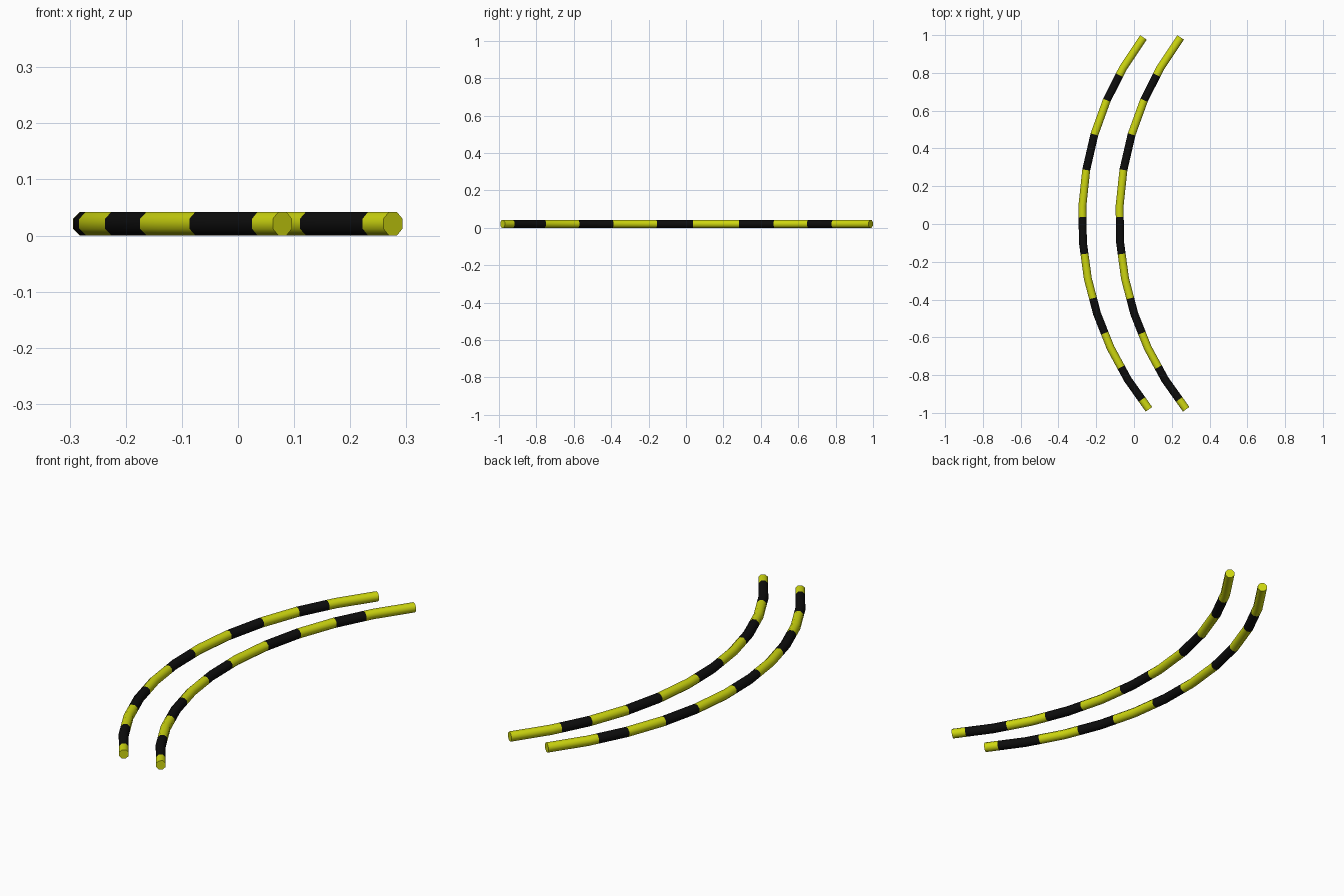
import bpy, bmesh, math
from mathutils import Vector

if "Cube" in bpy.data.objects:
    bpy.data.objects.remove(bpy.data.objects["Cube"])

R = 1.597             # bend radius of the rods
CX, CY = 1.322, 0.022 # bend centre of the left rod
A0, A1, N = 37.2, -38.9, 11
RAD, SIDES = 0.021, 8
STEP = (A1 - A0) / N


def material(name, col):
    m = bpy.data.materials.new(name)
    m.diffuse_color = (*col, 1)
    m.use_nodes = True
    m.node_tree.nodes["Principled BSDF"].inputs["Base Color"].default_value = m.diffuse_color
    return m


yellow = material("yellow", (0.62, 0.68, 0.005))
black = material("black", (0.004, 0.004, 0.004))


def point(k):
    a = math.radians(A0 + STEP * k)
    return Vector((CX - R * math.cos(a), CY + R * math.sin(a), 0))


# stripe edges as angles, expressed in bend-segment units
edges = [(a - A0) / STEP for a in (28.7, 23.36, 16.44, 9.52, 0.5, -6.5,
                                   -15.1, -22.1, -29.3, -36.6)]
edges = [round(e) if abs(e - round(e)) < 0.04 else e for e in edges]
stations = sorted(set(edges) | set(range(N + 1)))


def rod(name, dx):
    bm = bmesh.new()
    rings = []
    apex = RAD / math.cos(math.pi / SIDES)
    for s in stations:
        i = min(int(s), N - 1)
        p = point(i).lerp(point(i + 1), s - i)
        d = (point(i + 1) - point(i)).normalized()
        if s == int(s) and 0 < s < N:      # mitred joint
            d = (d + (point(i) - point(i - 1)).normalized()).normalized()
        side = Vector((-d.y, d.x, 0))
        ring = []
        for j in range(SIDES):
            t = 2 * math.pi * (j + 0.5) / SIDES
            v = p + side * apex * math.cos(t)
            ring.append(bm.verts.new((v.x + dx, v.y, RAD + apex * math.sin(t))))
        rings.append(ring)
    # walls, striped alternately between the stripe edges
    for k in range(len(rings) - 1):
        mid = (stations[k] + stations[k + 1]) / 2
        stripe = sum(e < mid for e in edges) % 2
        for j in range(SIDES):
            n = (j + 1) % SIDES
            f = bm.faces.new((rings[k][j], rings[k][n],
                              rings[k + 1][n], rings[k + 1][j]))
            f.material_index = stripe
    # flat end caps
    bm.faces.new(rings[0])
    bm.faces.new(rings[-1])
    bmesh.ops.recalc_face_normals(bm, faces=bm.faces)
    me = bpy.data.meshes.new(name)
    bm.to_mesh(me)
    bm.free()
    me.materials.append(yellow)
    me.materials.append(black)
    ob = bpy.data.objects.new(name, me)
    bpy.context.collection.objects.link(ob)
    bpy.ops.object.select_all(action='DESELECT')
    ob.select_set(True)
    bpy.context.view_layer.objects.active = ob
    bpy.ops.object.shade_smooth_by_angle(angle=math.radians(50))


rod("left_striped_rod", 0.0)
rod("right_striped_rod", 0.197)
